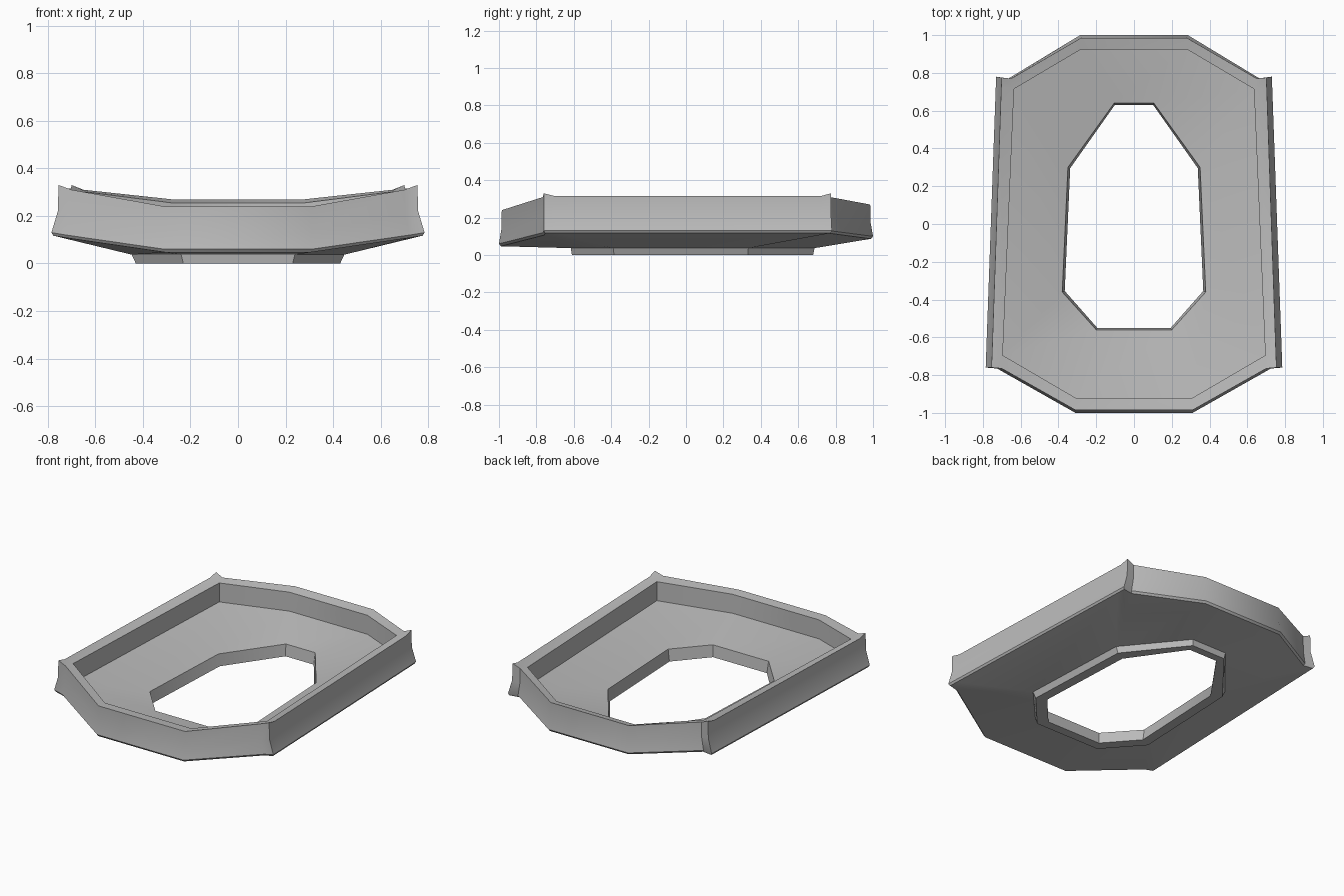
import bpy, bmesh

cube = bpy.data.objects.get("Cube")
if cube:
    bpy.data.objects.remove(cube, do_unlink=True)

mat = bpy.data.materials.new("plain grey")
mat.use_nodes = True
grey = (0.5, 0.5, 0.5, 1)
mat.diffuse_color = grey
mat.node_tree.nodes["Principled BSDF"].inputs["Base Color"].default_value = grey


def four(front, fcorner, bcorner, back):
    """Half loop with plain corners: repeat each corner to match the eared outline."""
    return [front] + [fcorner] * 3 + [bcorner] * 3 + [back]


def shift(loop, scale, dz):
    return [(x * scale, y * scale, z + dz) for x, y, z in loop]


# Half outlines, front to back on the left side
skirt = [(.31, -1, .06), (.725, -.765, .12), (.785, -.76, .13), (.783, -.7, .13),
         (.732, .72, .13), (.73, .78, .13), (.665, .77, .13), (.285, 1, .1)]
crest = [(.31, -.985, .24), (.70, -.765, .31), (.755, -.76, .33), (.752, -.7, .315),
         (.703, .72, .315), (.70, .775, .33), (.65, .77, .31), (.28, .985, .27)]
# Concave wall: the middle stays near the crest outline
waist = [(c[0] + .1 * (s[0] - c[0]), c[1] + .1 * (s[1] - c[1]), s[2] + .45 * (c[2] - s[2]))
         for s, c in zip(skirt, crest)]
rim = four((.31, -.92, .235), (.695, -.695, .30), (.635, .715, .30), (.28, .925, .255))
floor_edge = shift(rim, 1, -.123)
hole_top = four((.20, -.56, .075), (.38, -.36, .075), (.35, .30, .075), (.105, .64, .075))
hole_base = [(x * .965, y * .985, 0) for x, y, z in hole_top]
hub_base = four((.23, -.61, 0), (.43, -.385, 0), (.40, .33, 0), (.12, .68, 0))
hub_top = [(x * 1.04, y * 1.01, .037) for x, y, z in hub_base]
under = shift(skirt, .99, -.013)

# Closed cross-section swept round the ring, mirrored to the right side
bm = bmesh.new()
rings = []
for half in (skirt, waist, crest, rim, floor_edge, hole_top, hole_base, hub_base, hub_top, under):
    full = half + [(-x, y, z) for x, y, z in reversed(half)]
    rings.append([bm.verts.new(p) for p in full])
for i, ring in enumerate(rings):
    nxt = rings[(i + 1) % len(rings)]
    for j in range(len(ring)):
        k = (j + 1) % len(ring)
        bm.faces.new((ring[j], ring[k], nxt[k], nxt[j]))
bmesh.ops.remove_doubles(bm, verts=bm.verts, dist=.0005)
bmesh.ops.recalc_face_normals(bm, faces=bm.faces)

mesh = bpy.data.meshes.new("tray_frame")
bm.to_mesh(mesh)
bm.free()
mesh.materials.append(mat)
tray = bpy.data.objects.new("tray_frame", mesh)
bpy.context.collection.objects.link(tray)
bpy.ops.object.select_all(action='DESELECT')
tray.select_set(True)
bpy.context.view_layer.objects.active = tray
bpy.ops.object.shade_smooth_by_angle(angle=.6)
